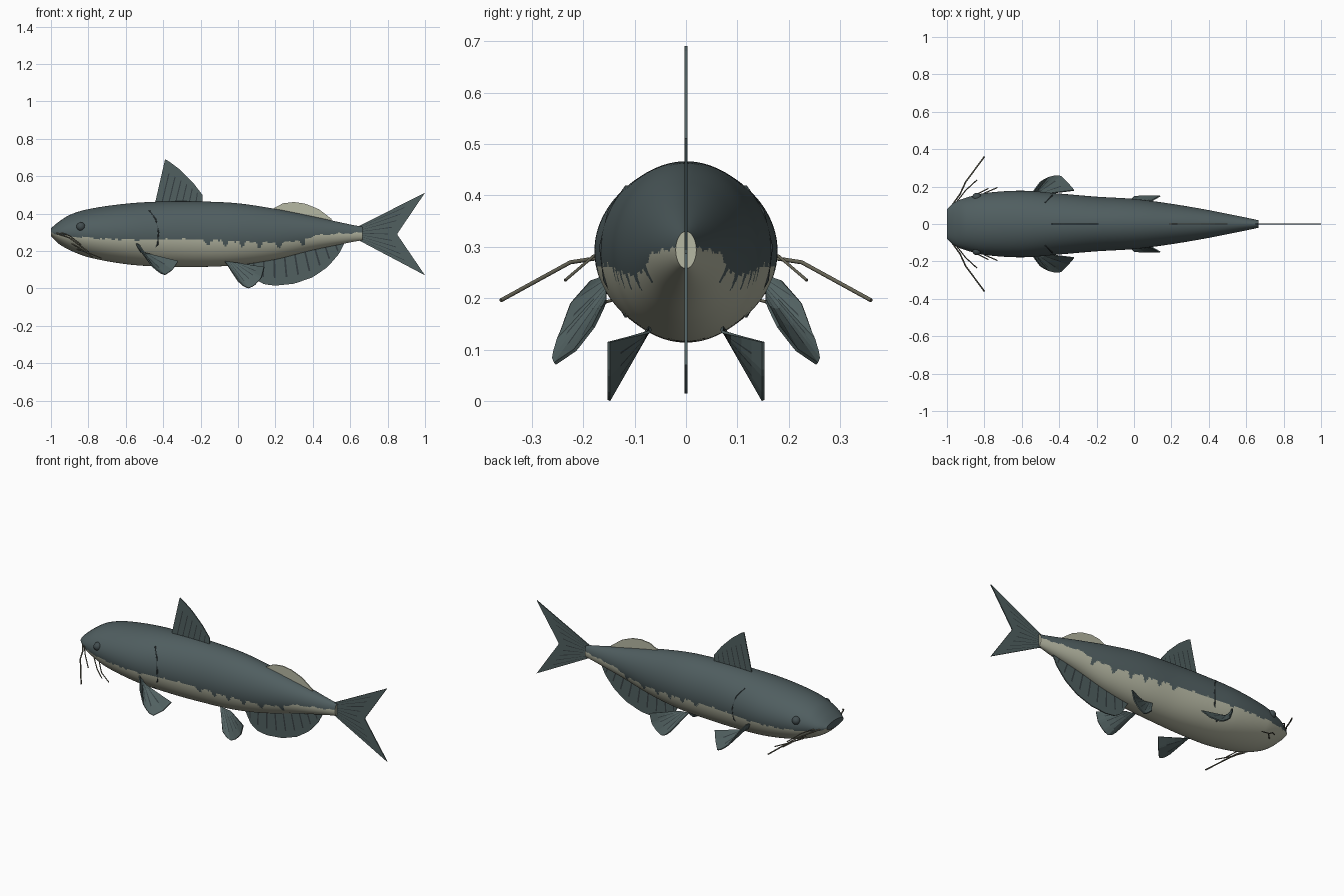
import bpy, bmesh, math
from mathutils import Vector

if "Cube" in bpy.data.objects:
    bpy.data.objects.remove(bpy.data.objects["Cube"])


def mat(name, rgb):
    m = bpy.data.materials.new(name)
    m.diffuse_color = (*rgb, 1)
    m.use_nodes = True
    m.node_tree.nodes["Principled BSDF"].inputs["Base Color"].default_value = m.diffuse_color
    return m


SLATE = mat("slate back", (0.080, 0.112, 0.117))
CREAM = mat("cream belly", (0.47, 0.48, 0.37))
FIN = mat("fin grey", (0.082, 0.118, 0.118))
RAY = mat("fin ray dark", (0.035, 0.048, 0.052))
OLIVE = mat("barbel olive", (0.13, 0.125, 0.09))
EYE = mat("eye dark", (0.055, 0.075, 0.08))


def make(name, bm, mats, smooth=True):
    bmesh.ops.recalc_face_normals(bm, faces=bm.faces)
    me = bpy.data.meshes.new(name)
    bm.to_mesh(me)
    bm.free()
    for m in mats:
        me.materials.append(m)
    for p in me.polygons:
        p.use_smooth = smooth and len(p.vertices) < 5
    ob = bpy.data.objects.new(name, me)
    bpy.context.collection.objects.link(ob)
    return ob


def smooth_at(rows, x):
    """Smooth interpolation of table rows keyed on their first column."""
    n = len(rows)
    i = max(j for j in range(n - 1) if j == 0 or rows[j][0] <= x)
    a, b = rows[i], rows[i + 1]
    p, q = rows[max(i - 1, 0)], rows[min(i + 2, n - 1)]
    d = b[0] - a[0]
    t = min(max((x - a[0]) / d, 0), 1)
    out = []
    for k in range(1, len(a)):
        m0 = (b[k] - p[k]) / (b[0] - p[0]) * d
        m1 = (q[k] - a[k]) / (q[0] - a[0]) * d
        out.append((2*t**3 - 3*t*t + 1) * a[k] + (t**3 - 2*t*t + t) * m0
                   + (3*t*t - 2*t**3) * b[k] + (t**3 - t*t) * m1)
    return out


# Body stations: x, half width, top z, bottom z
BODY = [(-1.0, .08, .322, .278), (-.96, .115, .355, .24), (-.9, .14, .393, .205),
        (-.8, .165, .424, .167), (-.6, .178, .453, .13), (-.4, .163, .465, .116),
        (-.2, .146, .465, .115), (0, .134, .455, .125), (.2, .108, .425, .155),
        (.4, .074, .385, .205), (.6, .034, .342, .246), (.665, .02, .33, .258)]
# Height of the back / belly colour line
LINE = [(-1.0, .295), (-.9, .278), (-.6, .262), (-.2, .262), (0, .252),
        (.3, .252), (.42, .283), (.7, .30)]


def colour_line(x):
    z = smooth_at(LINE, x)[0] + .003 * math.sin(61 * x) + .002 * math.sin(143 * x)
    if -.2 < x < .36:  # uneven drips along the flank
        z -= .035 * max(0, math.sin(58 * x + 1.5 * math.sin(9 * x))) ** 2
    return z


def body_y(x, z):
    w, t, b = smooth_at(BODY, x)
    return w * math.sqrt(max(0, 1 - ((z - (t + b) / 2) / ((t - b) / 2)) ** 2))


# Body
bm = bmesh.new()
N, S = 190, 112
rings = []
for i in range(N + 1):
    x = -1 + 1.665 * i / N
    w, t, b = smooth_at(BODY, x)
    rings.append([bm.verts.new((x, w * math.cos(a), (t + b) / 2 + (t - b) / 2 * math.sin(a)))
                  for a in (2 * math.pi * k / S for k in range(S))])
for r, s in zip(rings, rings[1:]):
    for k in range(S):
        f = bm.faces.new((r[k], r[(k + 1) % S], s[(k + 1) % S], s[k]))
        c = f.calc_center_median()
        f.material_index = int(c.z < colour_line(c.x))
bm.faces.new(rings[0])
bm.faces.new(rings[-1]).material_index = 1
make("body", bm, [SLATE, CREAM])


def along(pts, t):
    """Point at fraction t of a polyline's length."""
    pts = [Vector(p) for p in pts]
    lens = [(b - a).length for a, b in zip(pts, pts[1:])]
    d = t * sum(lens)
    for a, b, l in zip(pts, pts[1:], lens):
        if d <= l + 1e-9:
            return a.lerp(b, min(d / l, 1))
        d -= l
    return pts[-1]


def fin(name, base, tip, rays, side=1, thick=.006, mats=(FIN, RAY)):
    """Fin lofted from base line to tip line, with narrow dark ray strips."""
    ts = [0]
    for i in range(rays):
        c = (i + 1) / (rays + 1)
        ts += [c - .07 / rays, c + .07 / rays]
    ts = sorted(ts + [(i + .5) / (rays + 1) for i in range(rays + 1)] + [1])
    dark = {i for i in range(len(ts) - 1) if abs(ts[i + 1] - ts[i] - .14 / rays) < 1e-6} if rays else set()
    bm = bmesh.new()
    cols = []
    for t in ts:
        a, b = along(base, t), along(tip, t)
        a.y *= side
        b.y *= side
        cols.append([bm.verts.new(a.lerp(b, k / 4)) for k in range(5)])
    for i, (p, q) in enumerate(zip(cols, cols[1:])):
        for k in range(4):
            f = bm.faces.new((p[k], q[k], q[k + 1], p[k + 1]))
            f.material_index = int(i in dark and k < 3)
    ob = make(name, bm, mats, False)
    m = ob.modifiers.new("thickness", "SOLIDIFY")
    m.thickness, m.offset = thick, 0


def flat(pts):
    return [(x, 0, z) for x, z in pts]


# Fins on the centre line
fin("dorsal_fin", flat([(-.445, .45), (-.19, .45)]),
    flat([(-.39, .69), (-.37, .68), (-.31, .635), (-.24, .565), (-.19, .5)]), 6)
fin("adipose_fin", flat([(.19, .41), (.5, .35)]),
    flat([(.19, .428), (.24, .455), (.3, .462), (.36, .453), (.43, .425), (.5, .372)]),
    0 or 5, mats=(CREAM, CREAM))
fin("anal_fin", flat([(.03, .15), (.3, .19), (.57, .26)]),
    flat([(.05, .125), (.09, .05), (.14, .022), (.2, .015), (.3, .025),
          (.4, .06), (.48, .115), (.54, .185), (.57, .245)]), 9)
fin("tail_fin", flat([(.65, .335), (.65, .255)]),
    flat([(1, .512), (.85, .29), (1, .07)]), 9)

# Paired parts
for side, tag in ((-1, "near"), (1, "far")):
    fin("pectoral_fin_" + tag, [(-.55, .155, .245), (-.52, .155, .195)],
        [(-.53, .185, .235), (-.5, .225, .19), (-.46, .25, .12), (-.42, .26, .085),
         (-.39, .255, .073), (-.35, .215, .1), (-.32, .18, .145)], 5, side)
    fin("pelvic_fin_" + tag, [(-.07, .07, .145), (0, .07, .135)],
        [(0, .148, .04), (.03, .15, .013), (.055, .15, .001), (.085, .15, .014),
         (.125, .15, .055), (.14, .15, .115)], 5, side)

    # Eye
    bm = bmesh.new()
    bmesh.ops.create_uvsphere(bm, u_segments=24, v_segments=14, radius=.024)
    bmesh.ops.translate(bm, verts=bm.verts, vec=(-.84, side * (body_y(-.84, .33) - .008), .33))
    make("eye_" + tag, bm, [EYE])

    # Barbels and gill slit as thin tubes
    gill = [(x, body_y(x, z), z) for x, z in
            ((-.475, .417), (-.44, .37), (-.425, .3), (-.43, .235), (-.48, .165))]
    tubes = [("long_barbel", .004, OLIVE,
              [(-.98, .09, .3), (-.93, .16, .28), (-.9, .225, .27), (-.8, .36, .196)]),
             ("nose_barbel", .003, OLIVE,
              [(-.97, .09, .305), (-.9, .18, .282), (-.84, .235, .235)]),
             ("outer_chin_barbel", .003, OLIVE,
              [(-.89, .11, .24), (-.83, .165, .205), (-.78, .19, .17)]),
             ("inner_chin_barbel", .003, OLIVE,
              [(-.86, .1, .21), (-.8, .165, .19), (-.73, .195, .162)]),
             ("gill_slit", .004, RAY, gill)]
    for name, r, m, pts in tubes:
        cu = bpy.data.curves.new(name, "CURVE")
        cu.dimensions = "3D"
        cu.bevel_depth, cu.bevel_resolution, cu.use_fill_caps = r, 2, True
        sp = cu.splines.new("POLY")
        sp.points.add(len(pts) - 1)
        for p, (x, y, z) in zip(sp.points, pts):
            p.co = (x, side * y, z, 1)
        cu.materials.append(m)
        bpy.context.collection.objects.link(bpy.data.objects.new(name + "_" + tag, cu))
